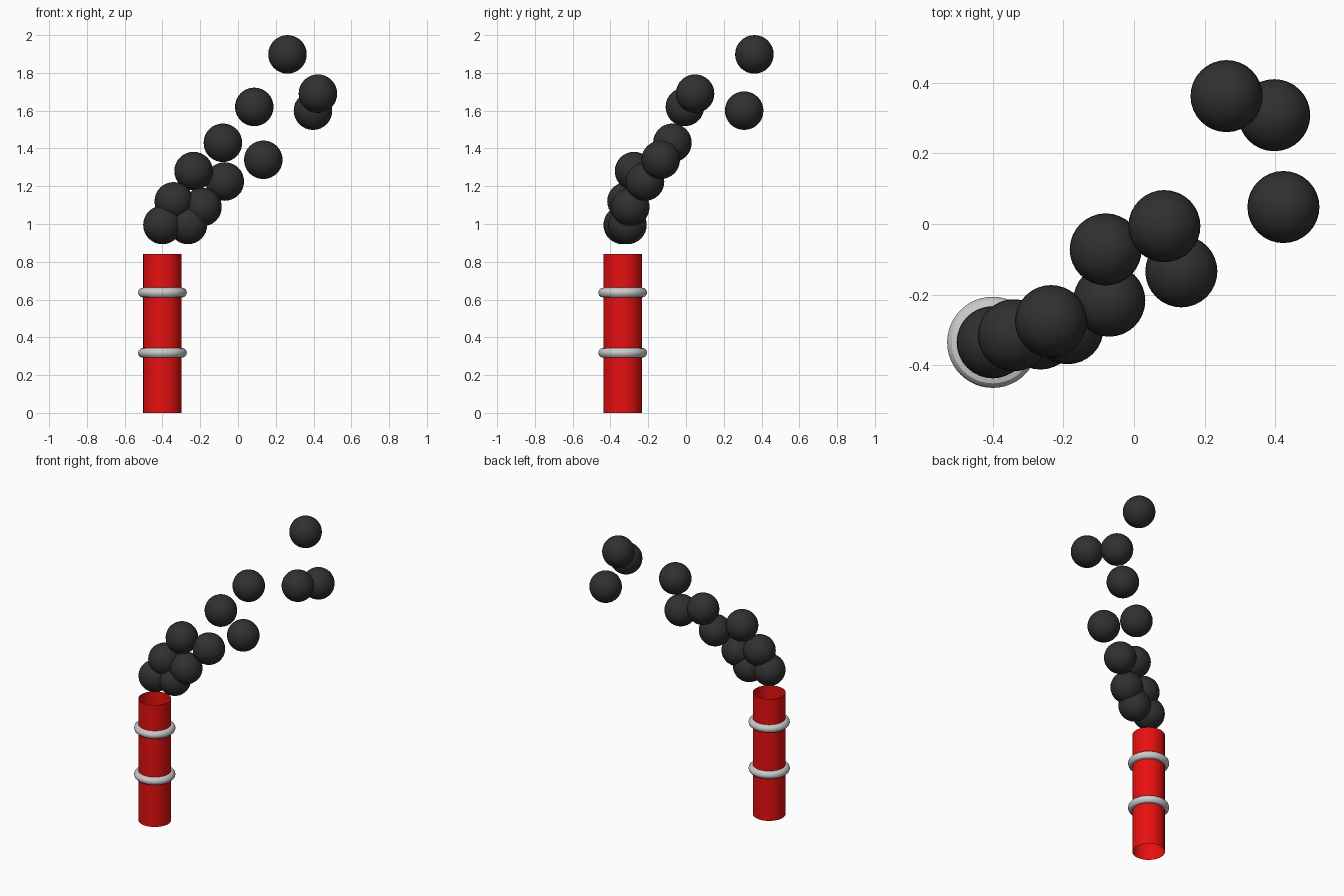
import bpy

if "Cube" in bpy.data.objects:
    bpy.data.objects.remove(bpy.data.objects["Cube"])

X, Y = -0.40, -0.335      # chimney axis
R = 0.102


def material(name, rgb):
    m = bpy.data.materials.new(name)
    m.diffuse_color = (*rgb, 1)
    m.use_nodes = True
    m.node_tree.nodes["Principled BSDF"].inputs["Base Color"].default_value = m.diffuse_color
    return m


red = material("red_paint", (0.8, 0.005, 0.005))
black = material("black_smoke", (0.03, 0.03, 0.03))


def finish(name, mat=None):
    ob = bpy.context.object
    ob.name = name
    if mat:
        ob.data.materials.append(mat)
    bpy.ops.object.shade_smooth_by_angle()


# Chimney: an open-ended pipe
bpy.ops.mesh.primitive_cylinder_add(vertices=32, radius=R, depth=0.84,
                                    end_fill_type='NOTHING', location=(X, Y, 0.42))
finish("chimney_pipe", red)

# Two grey bands around the pipe
for i, z in enumerate((0.318, 0.637)):
    bpy.ops.mesh.primitive_torus_add(major_radius=0.103, minor_radius=0.026,
                                     major_segments=48, minor_segments=12,
                                     location=(X, Y, z))
    finish(f"chimney_band_{i + 1}")

# Smoke puffs drifting up and away in two streams
puffs = [
    (-0.40, -0.335, 0.995), (-0.34, -0.315, 1.12), (-0.235, -0.275, 1.28),
    (-0.08, -0.072, 1.43), (0.086, -0.006, 1.62), (0.262, 0.362, 1.898),
    (-0.265, -0.31, 0.995), (-0.188, -0.295, 1.09), (-0.07, -0.217, 1.225),
    (0.134, -0.134, 1.34), (0.397, 0.308, 1.60), (0.423, 0.048, 1.69),
]
for i, p in enumerate(puffs):
    bpy.ops.mesh.primitive_uv_sphere_add(segments=32, ring_count=16,
                                         radius=R, location=p)
    finish(f"smoke_puff_{i + 1}", black)
